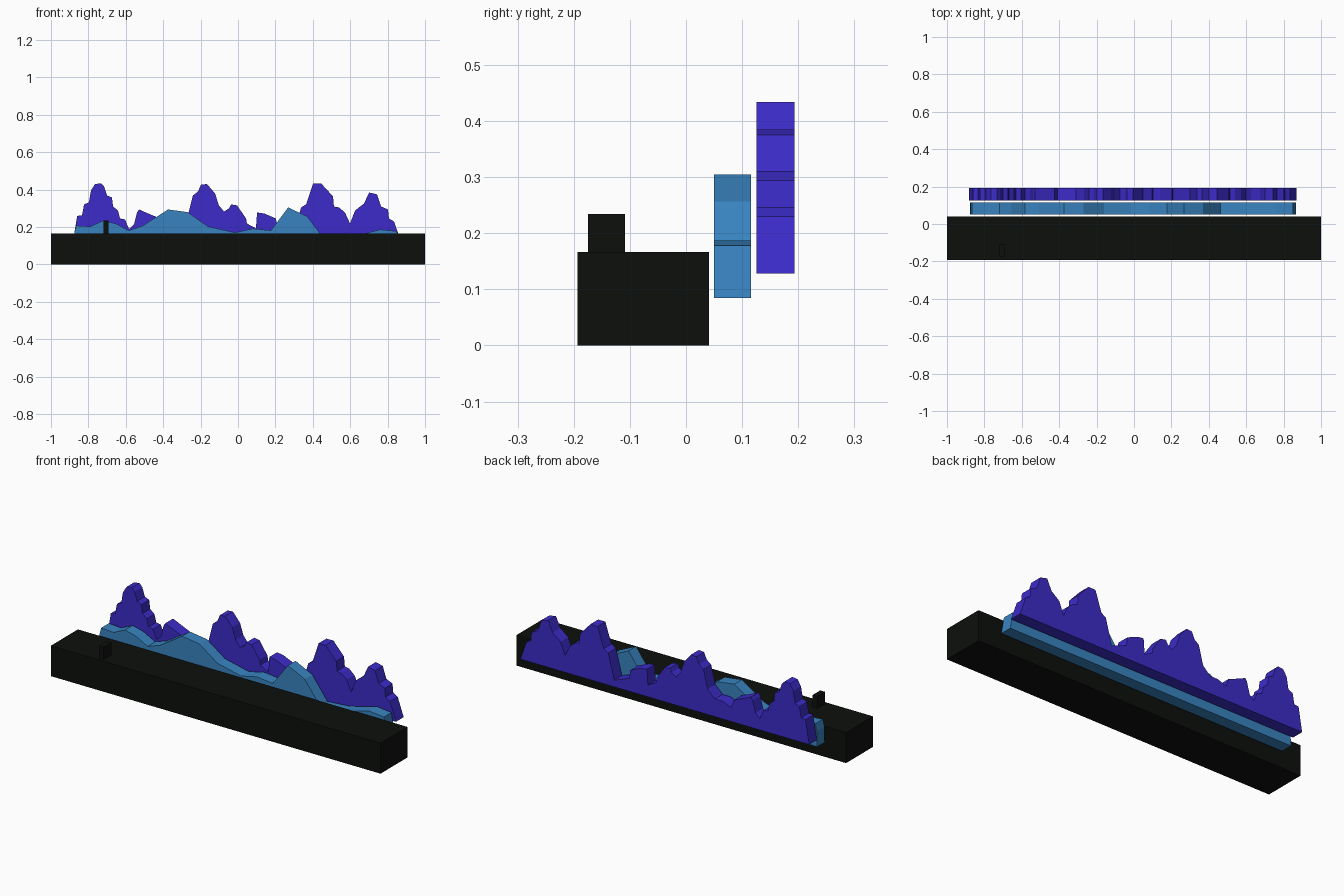
import bpy, bmesh


def material(name, rgb):
    m = bpy.data.materials.new(name)
    m.diffuse_color = (*rgb, 1)
    return m


def slab(name, outline, y0, y1, mat):
    """Extrude an (x, z) outline from y0 to y1."""
    bm = bmesh.new()
    face = bm.faces.new([bm.verts.new((x, y0, z)) for x, z in outline])
    ext = bmesh.ops.extrude_face_region(bm, geom=[face])
    for v in ext["geom"]:
        if isinstance(v, bmesh.types.BMVert):
            v.co.y = y1
    bmesh.ops.recalc_face_normals(bm, faces=bm.faces[:])
    me = bpy.data.meshes.new(name)
    bm.to_mesh(me)
    bm.free()
    me.materials.append(mat)
    ob = bpy.data.objects.new(name, me)
    bpy.context.collection.objects.link(ob)
    return ob


def rect(x0, x1, z0, z1):
    return [(x0, z0), (x1, z0), (x1, z1), (x0, z1)]


black = material("black", (0.004, 0.005, 0.004))
blue = material("blue", (0.04, 0.23, 0.53))
violet = material("violet", (0.045, 0.024, 0.58))

# Foreground block and its small post
slab("foreground_block", rect(-1, 1, 0, 0.167), -0.193, 0.041, black)
slab("post", rect(-0.72, -0.692, 0.15, 0.234), -0.175, -0.109, black)

# Middle layer: low rolling hills
hills = [(-0.877, 0.085), (-0.875, 0.17), (-0.865, 0.208), (-0.79, 0.203),
         (-0.72, 0.235), (-0.655, 0.219), (-0.583, 0.182), (-0.508, 0.208),
         (-0.374, 0.294), (-0.27, 0.28), (-0.16, 0.203), (-0.016, 0.171),
         (0.08, 0.192), (0.176, 0.182), (0.268, 0.305), (0.37, 0.257),
         (0.462, 0.135), (0.6, 0.145), (0.76, 0.187), (0.85, 0.178),
         (0.866, 0.085)]
slab("middle_hills", hills, 0.05, 0.116, blue)

# Rear layer: jagged peaks
peaks = [(-0.882, 0.128), (-0.86, 0.26), (-0.834, 0.262), (-0.823, 0.321),
         (-0.797, 0.332), (-0.786, 0.396), (-0.765, 0.43), (-0.733, 0.434),
         (-0.716, 0.417), (-0.7, 0.369), (-0.674, 0.358), (-0.668, 0.31),
         (-0.642, 0.289), (-0.631, 0.246), (-0.604, 0.241), (-0.583, 0.19),
         (-0.556, 0.214), (-0.54, 0.278), (-0.529, 0.294), (-0.455, 0.262),
         (-0.425, 0.25), (-0.41, 0.205), (-0.36, 0.225), (-0.31, 0.225),
         (-0.267, 0.267), (-0.241, 0.369), (-0.214, 0.39), (-0.198, 0.427),
         (-0.166, 0.43), (-0.123, 0.38), (-0.102, 0.316), (-0.075, 0.283),
         (-0.048, 0.3), (-0.037, 0.321), (-0.005, 0.316), (0.043, 0.246),
         (0.048, 0.219), (0.096, 0.193), (0.102, 0.278), (0.139, 0.273),
         (0.203, 0.246), (0.209, 0.2), (0.3, 0.165), (0.337, 0.305),
         (0.364, 0.321), (0.401, 0.433), (0.444, 0.434), (0.508, 0.364),
         (0.513, 0.31), (0.54, 0.305), (0.572, 0.278), (0.599, 0.219),
         (0.626, 0.289), (0.674, 0.326), (0.701, 0.385), (0.743, 0.375),
         (0.765, 0.31), (0.802, 0.294), (0.807, 0.246), (0.834, 0.23),
         (0.87, 0.128)]
slab("rear_peaks", peaks, 0.126, 0.193, violet)
